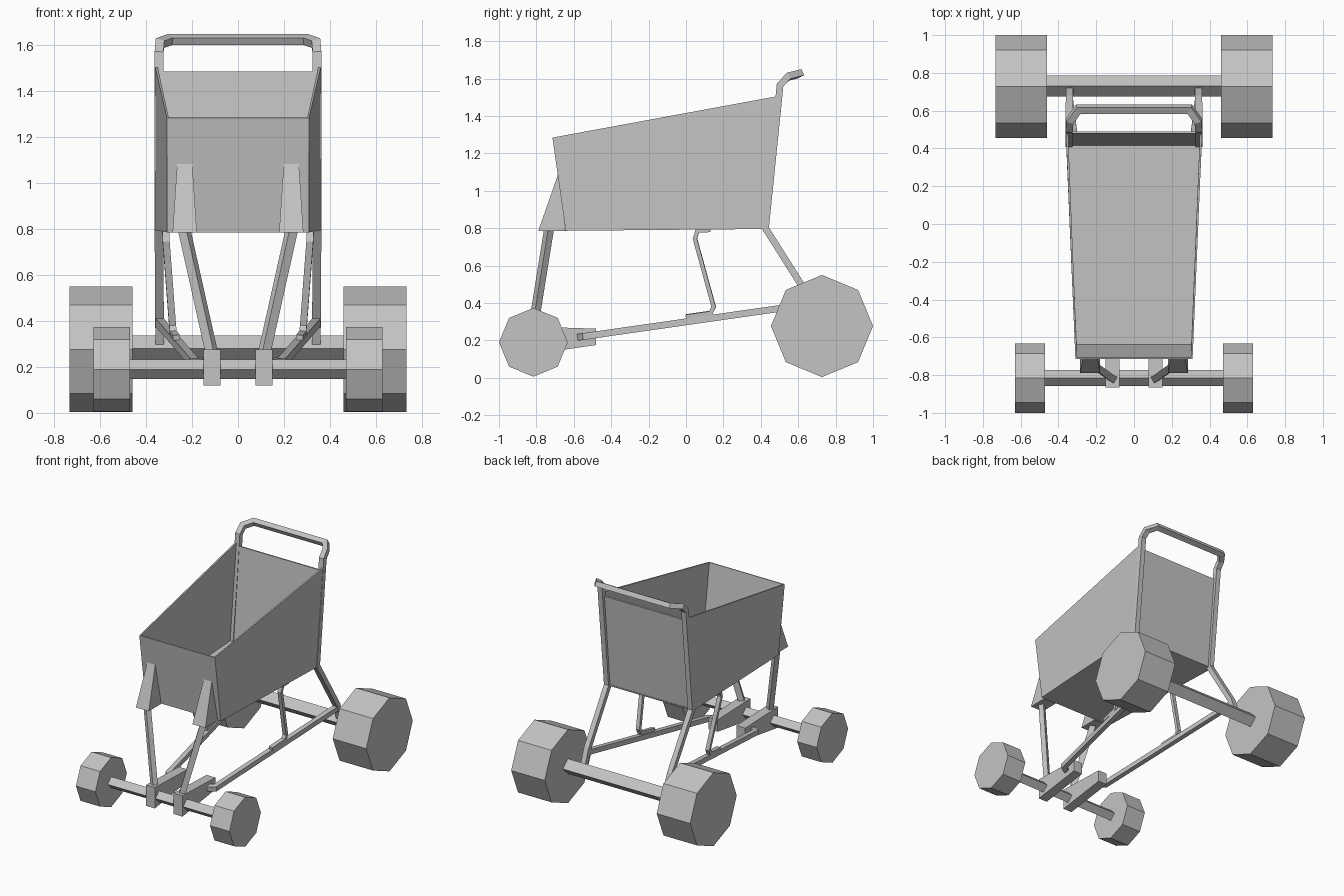
import bpy, bmesh, math
from mathutils import Vector

if "Cube" in bpy.data.objects:
    bpy.data.objects.remove(bpy.data.objects["Cube"], do_unlink=True)

GREY = (0.55, 0.55, 0.55, 1)
grey = bpy.data.materials.new("plain_grey")
grey.use_nodes = True
grey.diffuse_color = GREY
grey.node_tree.nodes["Principled BSDF"].inputs["Base Color"].default_value = GREY


def finish(name, bm):
    """Turn a bmesh into a flat shaded grey object."""
    bmesh.ops.recalc_face_normals(bm, faces=bm.faces)
    mesh = bpy.data.meshes.new(name)
    bm.to_mesh(mesh)
    bm.free()
    mesh.materials.append(grey)
    ob = bpy.data.objects.new(name, mesh)
    bpy.context.collection.objects.link(ob)
    return ob


def hull(name, points):
    bm = bmesh.new()
    for p in points:
        bm.verts.new(p)
    bmesh.ops.convex_hull(bm, input=bm.verts)
    bmesh.ops.dissolve_limit(bm, angle_limit=0.01, verts=bm.verts, edges=bm.edges)
    return finish(name, bm)


def tube(name, path, wide, deep, side=(1, 0, 0)):
    """Sweep a rectangle along a path with mitred corners."""
    pts = [Vector(p) for p in path]
    dirs = [(b - a).normalized() for a, b in zip(pts, pts[1:])]
    d = dirs[0]
    u = Vector(side)
    u = (u - d * u.dot(d)).normalized()
    v = d.cross(u)
    ring = [pts[0] + u * a * wide / 2 + v * b * deep / 2
            for a, b in ((1, 1), (-1, 1), (-1, -1), (1, -1))]
    bm = bmesh.new()
    rings = [[bm.verts.new(p) for p in ring]]
    for i, d in enumerate(dirs):
        plane = d + dirs[min(i + 1, len(dirs) - 1)]
        ring = [p + d * ((pts[i + 1] - p).dot(plane) / d.dot(plane)) for p in ring]
        rings.append([bm.verts.new(p) for p in ring])
    for a, b in zip(rings, rings[1:]):
        for k in range(4):
            bm.faces.new((a[k], a[k - 1], b[k - 1], b[k]))
    bm.faces.new(rings[0])
    bm.faces.new(rings[-1])
    return finish(name, bm)


def drum(name, x, y, z, radius, width, sides):
    """Prism lying along x with a corner at the top."""
    bm = bmesh.new()
    bmesh.ops.create_cone(bm, cap_ends=True, segments=sides, radius1=radius,
                          radius2=radius, depth=width)
    for vert in bm.verts:
        c = vert.co.copy()
        vert.co = (x + c.z, y + c.x, z + c.y)
    return finish(name, bm)


def panels(name, points, faces):
    """Thin sheet panels."""
    bm = bmesh.new()
    verts = [bm.verts.new(p) for p in points]
    for f in faces:
        bm.faces.new([verts[i] for i in f])
    ob = finish(name, bm)
    mod = ob.modifiers.new("thickness", "SOLIDIFY")
    mod.thickness = 0.012
    mod.offset = 0
    return ob


# Basket: floor, front and two flaring sides, then the back between the posts
FRONT, REAR = 0.306, 0.355
panels("basket",
       [(-FRONT, -0.64, 0.79), (FRONT, -0.64, 0.79), (REAR, 0.43, 0.80), (-REAR, 0.43, 0.80),
        (-FRONT, -0.71, 1.285), (FRONT, -0.71, 1.285), (REAR, 0.485, 1.505), (-REAR, 0.485, 1.505)],
       [(0, 3, 2, 1), (0, 1, 5, 4), (1, 2, 6, 5), (3, 0, 4, 7)])
panels("basket_back",
       [(-0.34, 0.42, 0.80), (0.34, 0.42, 0.80), (0.34, 0.485, 1.485), (-0.34, 0.485, 1.485)],
       [(0, 1, 2, 3)])

# One bent tube forms both rear legs, the posts and the push handle
half = [(0.34, 0.715, 0.29), (0.342, 0.665, 0.42), (0.344, 0.425, 0.80), (0.344, 0.503, 1.565),
        (0.34, 0.545, 1.61), (0.295, 0.608, 1.626)]
tube("handle_frame", half + [(-x, y, z) for x, y, z in reversed(half)], 0.038, 0.036)

# Wheels and axles
for s, word in ((1, "left"), (-1, "right")):
    drum(f"rear_wheel_{word}", s * 0.597, 0.727, 0.277, 0.273, 0.275, 8)
    drum(f"front_wheel_{word}", s * 0.55, -0.816, 0.19, 0.184, 0.16, 8)
drum("rear_axle", 0, 0.73, 0.28, 0.056, 0.95, 4)
drum("front_axle", 0, -0.815, 0.19, 0.042, 0.96, 4)

for s, word in ((1, "left"), (-1, "right")):
    # Tapered block clamped over the front axle
    hull(f"axle_block_{word}",
         [(s * x, y, z) for x in (0.077, 0.15)
          for y, z in ((-0.865, 0.12), (-0.865, 0.275), (-0.48, 0.175), (-0.48, 0.263))])

    # Wedge bracket on the front of the basket
    hull(f"front_bracket_{word}",
         [(s * 0.232 + k * w, y, z) for k in (-1, 1)
          for w, y, z in ((0.032, -0.68, 1.10), (0.053, -0.79, 0.785), (0.053, -0.645, 0.785))])

    # Front strut from bracket to block
    tube(f"front_strut_{word}",
         [(s * 0.237, -0.73, 0.81), (s * 0.112, -0.82, 0.25)], 0.042, 0.036, (1, s * 0.6, 0))

    # Lower rail from the rear leg forward to the block
    tube(f"lower_rail_{word}",
         [(s * 0.342, 0.67, 0.395), (s * 0.192, -0.54, 0.222), (s * 0.145, -0.565, 0.219)],
         0.036, 0.036)

    # Bent rod holding up the middle of the basket
    tube(f"middle_support_{word}",
         [(s * 0.315, 0.13, 0.79), (s * 0.315, 0.062, 0.787), (s * 0.313, 0.048, 0.745),
          (s * 0.285, 0.148, 0.38), (s * 0.282, 0.132, 0.347), (s * 0.268, 0.0, 0.328)],
         0.03, 0.022)
